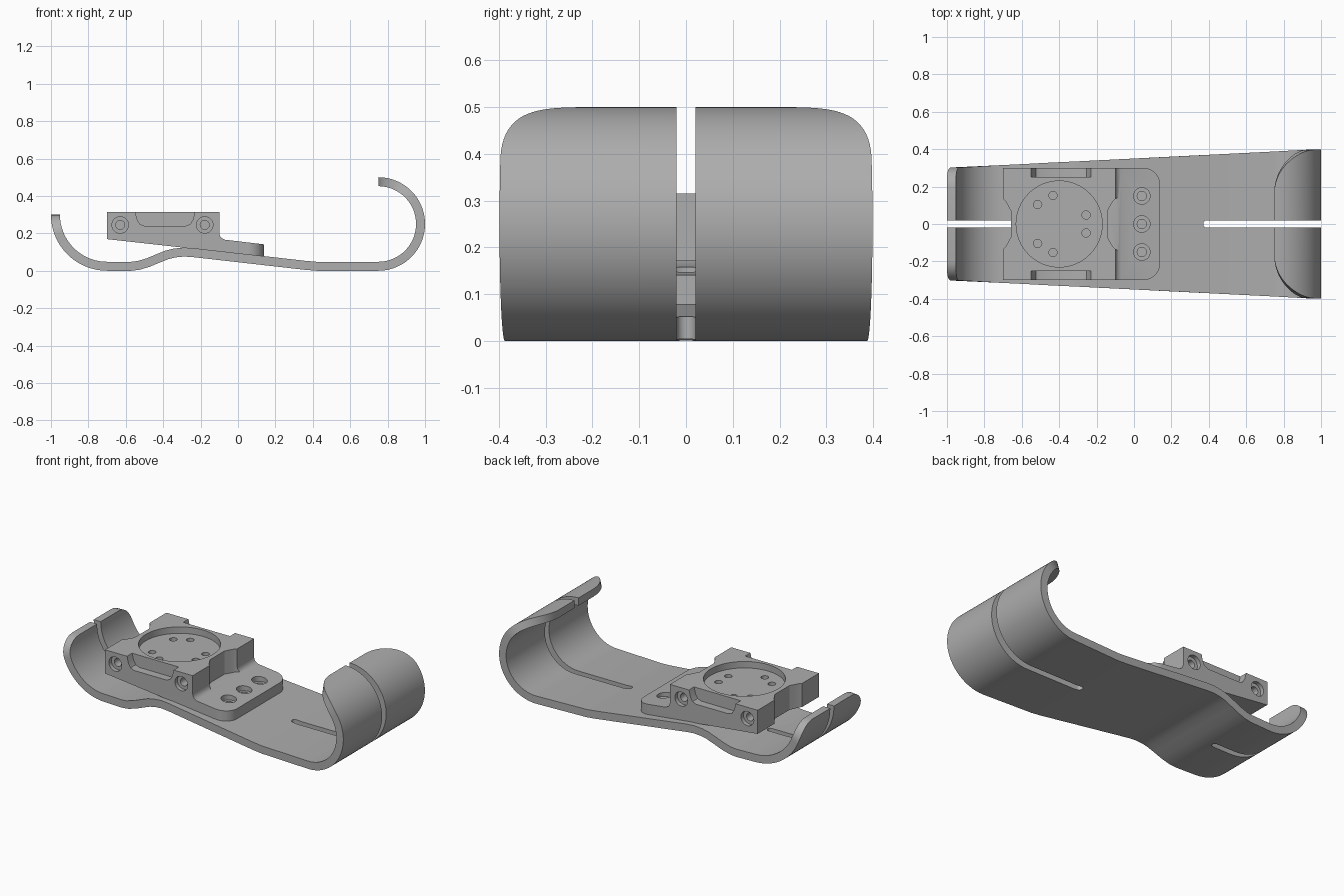
import bpy, bmesh
from math import sin, cos, pi, sqrt, radians, hypot
from mathutils import Vector

if "Cube" in bpy.data.objects:
    bpy.data.objects.remove(bpy.data.objects["Cube"])

GREY = (0.42, 0.42, 0.42, 1)
grey = bpy.data.materials.new("plain grey")
grey.use_nodes = True
grey.diffuse_color = GREY
grey.node_tree.nodes["Principled BSDF"].inputs["Base Color"].default_value = GREY


def make(name, bm):
    bmesh.ops.recalc_face_normals(bm, faces=bm.faces)
    mesh = bpy.data.meshes.new(name)
    bm.to_mesh(mesh)
    bm.free()
    mesh.materials.append(grey)
    obj = bpy.data.objects.new(name, mesh)
    bpy.context.collection.objects.link(obj)
    return obj


def prism(name, points, axis, lo, hi):
    """Extrude a flat outline along y or z."""
    bm = bmesh.new()
    place = (lambda a, b, t: (a, t, b)) if axis == "y" else (lambda a, b, t: (a, b, t))
    face = bm.faces.new([bm.verts.new(place(a, b, lo)) for a, b in points])
    new = bmesh.ops.extrude_face_region(bm, geom=[face])["geom"]
    shift = Vector(place(0, 0, hi - lo))
    bmesh.ops.translate(bm, vec=shift, verts=[v for v in new if isinstance(v, bmesh.types.BMVert)])
    return make(name, bm)


def circle(a, b, r, n=32):
    return [(a + r * cos(2 * pi * i / n), b + r * sin(2 * pi * i / n)) for i in range(n)]


def select_only(obj):
    bpy.ops.object.select_all(action="DESELECT")
    obj.select_set(True)
    bpy.context.view_layer.objects.active = obj


def cut(obj, points, axis, lo, hi):
    cutter = prism("cutter", points, axis, lo, hi)
    cutter.hide_render = True
    mod = obj.modifiers.new("cut", "BOOLEAN")
    mod.operation, mod.solver, mod.object = "DIFFERENCE", "EXACT", cutter
    select_only(obj)
    bpy.ops.object.modifier_apply(modifier=mod.name)
    bpy.data.objects.remove(cutter)


def finish(obj):
    select_only(obj)
    bpy.ops.object.shade_smooth_by_angle(angle=radians(28))


# Spring sole: centre line with heel curl, arch, ramp and toe curl
HALF = 0.024
heel_r, toe_r = 0.276, 0.226
path = [(-0.7 - heel_r * cos(a), 0.3 - heel_r * sin(a))
        for a in [pi / 2 * (i / 28) ** 1.5 for i in range(29)]]
path += [(-0.57, 0.024), (-0.53, 0.029), (-0.48, 0.044), (-0.43, 0.065), (-0.38, 0.085),
         (-0.34, 0.095), (-0.29, 0.1), (-0.24, 0.097), (0.36, 0.029), (0.42, 0.024)]
path += [(0.75 + toe_r * sin(a), 0.25 + toe_r * cos(a))
         for a in [pi * (i / 44) ** 1.5 for i in range(44, -1, -1)]]

lengths = [0]
for (ax, az), (bx, bz) in zip(path, path[1:]):
    lengths.append(lengths[-1] + hypot(bx - ax, bz - az))


def half_width(x, from_heel, from_toe):
    w = 0.35 + 0.05 * x
    for d, r in ((from_heel, 0.11), (from_toe, 0.22)):
        if d < r:
            w += sqrt(r * r - (r - d) ** 2) - r
    return w


bm = bmesh.new()
rings = []
last = len(path) - 1
for i, (x, z) in enumerate(path):
    a, b = path[max(i - 1, 0)], path[min(i + 1, last)]
    tx, tz = b[0] - a[0], b[1] - a[1]
    if i == 0:
        tx, tz = 0, -1
    if i == last:
        tx, tz = -1, 0
    n = hypot(tx, tz)
    nx, nz = -tz / n * HALF, tx / n * HALF
    w = half_width(x, lengths[i], lengths[-1] - lengths[i])
    rings.append([bm.verts.new((x + s * nx, y, z + s * nz))
                  for s, y in ((1, -w), (1, w), (-1, w), (-1, -w))])
for r0, r1 in zip(rings, rings[1:]):
    for k in range(4):
        bm.faces.new((r0[k], r0[(k + 1) % 4], r1[(k + 1) % 4], r1[k]))
bm.faces.new(rings[0])
bm.faces.new(rings[-1])
sole = make("spring_sole", bm)

# Round-ended slots splitting heel and toe
for end, tip, r in ((-0.56, -1.2, 0.018), (0.37, 1.2, 0.02)):
    s = 1 if tip > 0 else -1
    arc = [(end + s * (r - r * sin(pi * k / 8)), r * cos(pi * k / 8)) for k in range(9)]
    cut(sole, [(tip, r)] + arc + [(tip, -r)], "z", -0.2, 0.8)
finish(sole)

# Mounting bracket: raised block with a sloping front plate
bracket = prism("mounting_bracket", [
    (-0.7, 0.315), (-0.1, 0.315), (-0.1, 0.2), (-0.096, 0.185), (-0.087, 0.174),
    (-0.07, 0.166), (0.14, 0.141), (0.14, 0.076), (-0.7, 0.169)], "y", -0.3, 0.3)
bm = bmesh.new()
bm.from_mesh(bracket.data)
corners = [e for e in bm.edges if all(v.co.x > 0.13 for v in e.verts)
           and abs(e.verts[0].co.y - e.verts[1].co.y) < 0.01]
bmesh.ops.bevel(bm, geom=corners, offset=0.09, segments=10, profile=0.5, affect="EDGES")
bm.to_mesh(bracket.data)
bm.free()

# Notches in both ends of the block
for x, s, low in ((-0.7, 1, 0), (-0.1, -1, 0.172)):
    side = [(x - s * 0.03, 0.15), (x, 0.135), (x + s * 0.014, 0.12),
            (x + s * 0.032, 0.088), (x + s * 0.042, 0.07)]
    cut(bracket, side + [(a, -b) for a, b in reversed(side)], "z", low, 0.5)

# Side troughs and cross bolt holes
for s in (-1, 1):
    half = [(0.17, 0.34), (0.158, 0.31), (0.15, 0.275), (0.135, 0.25), (0.11, 0.24)]
    outline = [(-0.39 + a, b) for a, b in half] + [(-0.39 - a, b) for a, b in reversed(half)]
    cut(bracket, outline, "y", *sorted((s * 0.25, s * 0.35)))
    for x in (-0.63, -0.178):
        cut(bracket, circle(x, 0.245, 0.044), "y", *sorted((s * 0.275, s * 0.35)))
        cut(bracket, circle(x, 0.245, 0.024, 20), "y", *sorted((s * 0.22, s * 0.35)))

# Round seat with its ring of screw holes
cut(bracket, circle(-0.4, 0, 0.23, 64), "z", 0.275, 0.5)
for x, y in ((-0.515, 0.104), (-0.433, 0.152), (-0.256, 0.048)):
    for s in (-1, 1):
        cut(bracket, circle(x, s * y, 0.022, 20), "z", 0.235, 0.5)

# Counterbored holes across the front plate
for y in (-0.15, 0, 0.15):
    cut(bracket, circle(0.042, y, 0.044), "z", 0.125, 0.5)
    cut(bracket, circle(0.042, y, 0.025, 20), "z", 0.1, 0.5)
finish(bracket)
